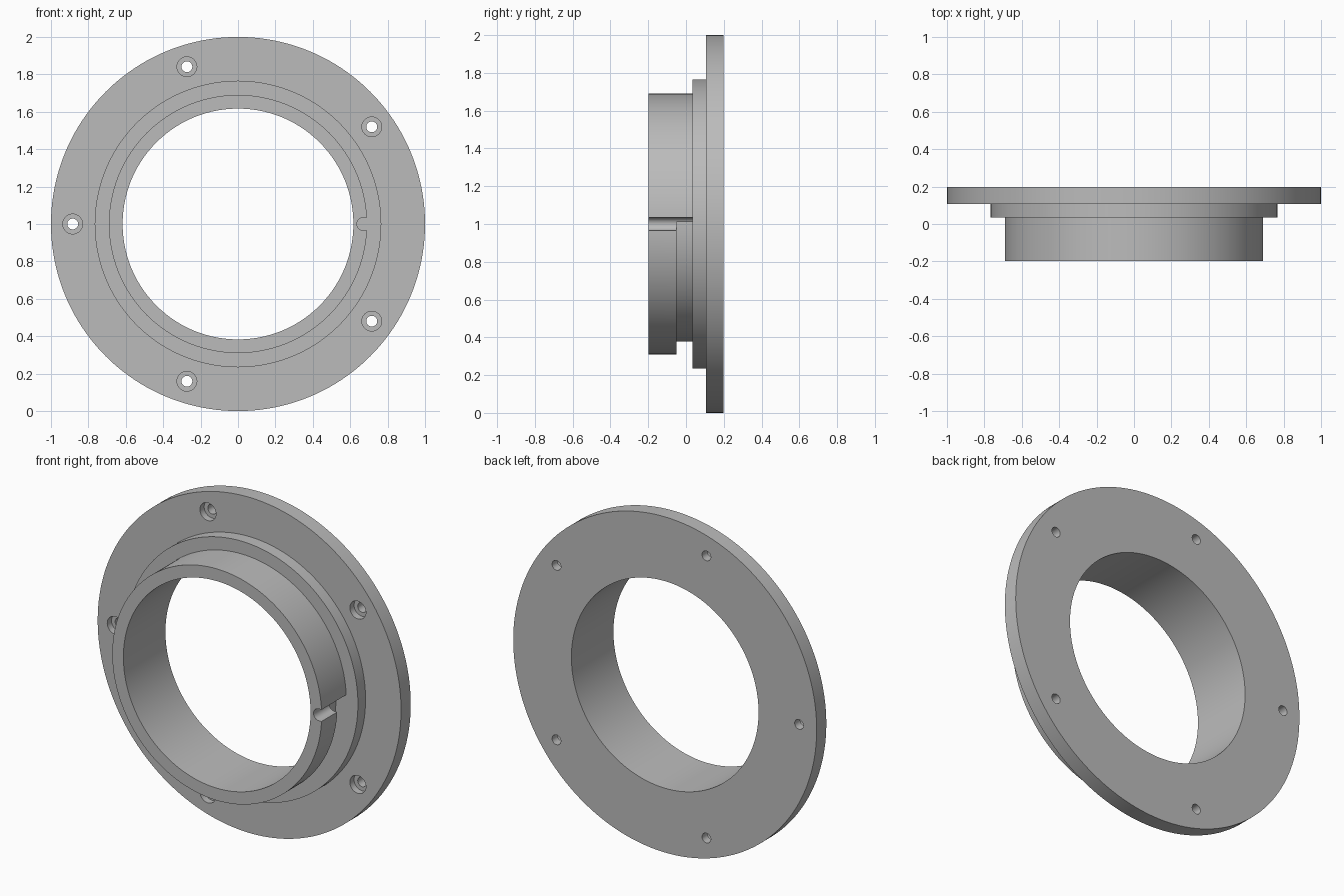
import bpy, bmesh
from math import sin, cos, pi, radians
from mathutils import Matrix

cube = bpy.data.objects.get("Cube")
if cube:
    bpy.data.objects.remove(cube, do_unlink=True)

CENTRE_Z = 1.0
BORE = 0.617
FRONT, NECK_BACK, STEP_BACK, BACK = -0.198, 0.035, 0.107, 0.198

grey = bpy.data.materials.new("plain grey")
grey.use_nodes = True
grey.diffuse_color = (0.5, 0.5, 0.5, 1)
grey.node_tree.nodes["Principled BSDF"].inputs["Base Color"].default_value = grey.diffuse_color


def make_object(name, bm):
    bmesh.ops.recalc_face_normals(bm, faces=bm.faces)
    mesh = bpy.data.meshes.new(name)
    bm.to_mesh(mesh)
    bm.free()
    mesh.materials.append(grey)
    obj = bpy.data.objects.new(name, mesh)
    obj.location.z = CENTRE_Z
    bpy.context.collection.objects.link(obj)
    return obj


def turned(name, profile, start=0.0, sweep=360.0, steps=160):
    """Turn a closed (radius, y) profile about the y axis, fully or in part."""
    bm = bmesh.new()
    full = sweep == 360.0
    rows = []
    for i in range(steps if full else steps + 1):
        a = radians(start + sweep * i / steps)
        rows.append([bm.verts.new((r * cos(a), y, r * sin(a))) for r, y in profile])
    n = len(profile)
    for i in range(steps):
        a, b = rows[i], rows[(i + 1) % len(rows)]
        for j in range(n):
            k = (j + 1) % n
            bm.faces.new((a[j], a[k], b[k], b[j]))
    if not full:
        bm.faces.new(rows[0])
        bm.faces.new(rows[-1])
    return make_object(name, bm)


def hole_pattern(name, radius, y0, y1):
    """Five cylinders around the flange, along y."""
    bm = bmesh.new()
    for i in range(5):
        a = pi + i * 2 * pi / 5
        place = Matrix.Translation((0.884 * cos(a), (y0 + y1) / 2, 0.884 * sin(a)))
        bmesh.ops.create_cone(bm, cap_ends=True, segments=32, radius1=radius,
                              radius2=radius, depth=y1 - y0,
                              matrix=place @ Matrix.Rotation(pi / 2, 4, 'X'))
    return make_object(name, bm)


def cut(target, cutter):
    cutter.hide_render = True
    mod = target.modifiers.new("cut", 'BOOLEAN')
    mod.operation = 'DIFFERENCE'
    mod.solver = 'EXACT'
    mod.object = cutter
    bpy.context.view_layer.objects.active = target
    bpy.ops.object.modifier_apply(modifier=mod.name)
    bpy.data.objects.remove(cutter, do_unlink=True)


# Flange with raised step
flange = turned("flange", [(BORE, STEP_BACK - 0.072), (0.766, NECK_BACK), (0.766, STEP_BACK),
                           (1.0, STEP_BACK), (1.0, BACK), (BORE, BACK)])
cut(flange, hole_pattern("screw_hole_cutter", 0.029, 0.0, 0.3))
cut(flange, hole_pattern("counterbore_cutter", 0.053, 0.0, STEP_BACK + 0.04))

# Neck tube
neck = turned("neck", [(BORE, FRONT), (0.69, FRONT), (0.69, NECK_BACK), (BORE, NECK_BACK)])

# Round-ended entry slot on the left side of the neck
bm = bmesh.new()
w, cx = 0.035, 0.671
outline = [(0.8, -w), (0.8, w)]
outline += [(cx + w * cos(pi / 2 + pi * i / 16), w * sin(pi / 2 + pi * i / 16)) for i in range(17)]
face = bm.faces.new([bm.verts.new((x, -0.3, z)) for x, z in outline])
ext = bmesh.ops.extrude_face_region(bm, geom=[face])
bmesh.ops.translate(bm, vec=(0, 0.5, 0),
                    verts=[v for v in ext["geom"] if isinstance(v, bmesh.types.BMVert)])
cut(neck, make_object("slot_cutter", bm))

# Locking groove running down and around from the slot
cut(neck, turned("groove_cutter", [(0.622, -0.05), (0.8, -0.05), (0.8, 0.1), (0.622, 0.1)],
                 start=0.9, sweep=-135.0, steps=60))

for obj in (flange, neck):
    bpy.ops.object.select_all(action='DESELECT')
    obj.select_set(True)
    bpy.context.view_layer.objects.active = obj
    bpy.ops.object.shade_smooth_by_angle(angle=radians(30))
